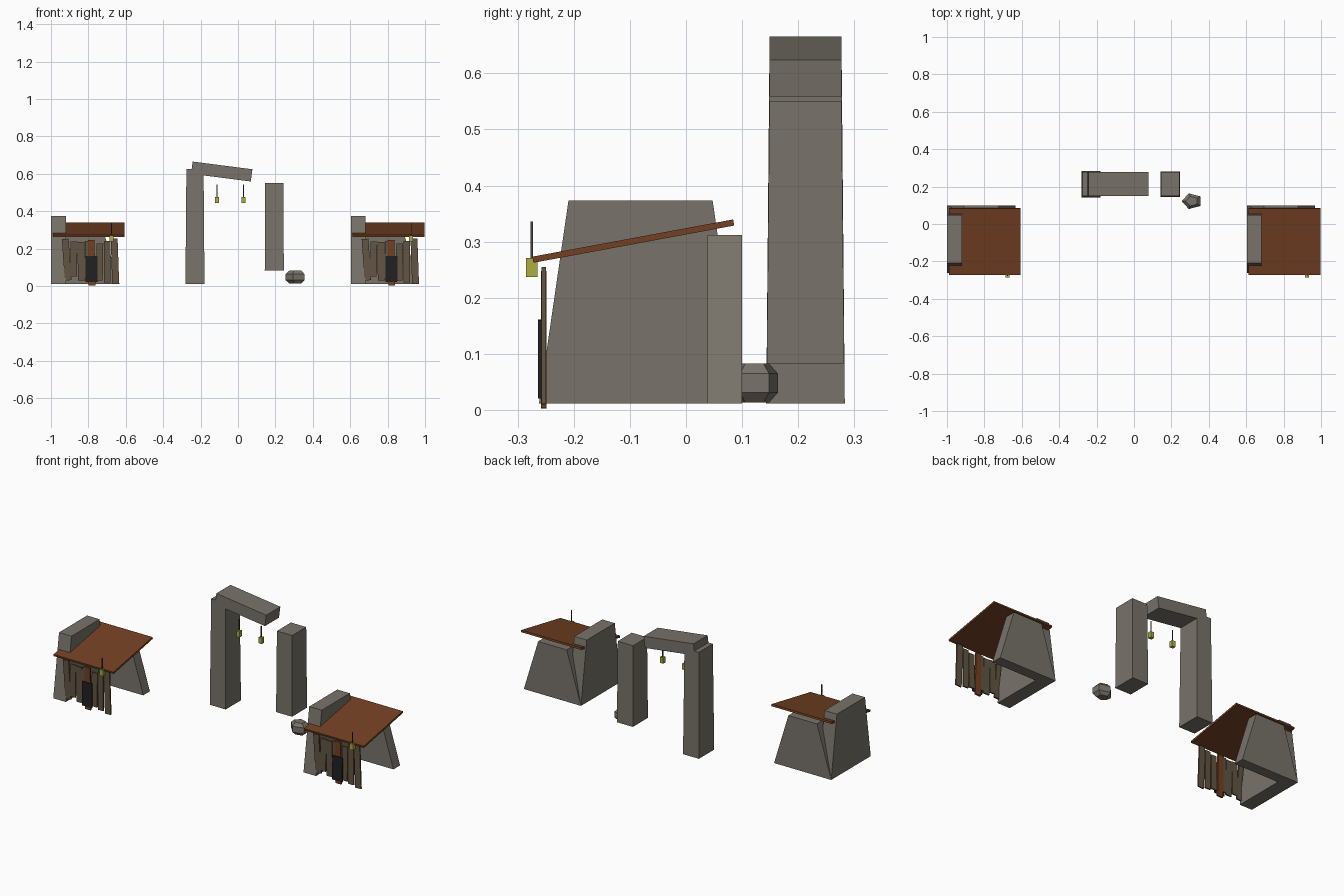
import bpy
import bmesh
import math
from mathutils import Matrix

if "Cube" in bpy.data.objects:
    bpy.data.objects.remove(bpy.data.objects["Cube"])


def material(name, rgb):
    m = bpy.data.materials.new(name)
    m.use_nodes = True
    m.diffuse_color = (*rgb, 1)
    m.node_tree.nodes["Principled BSDF"].inputs["Base Color"].default_value = (*rgb, 1)
    return m


STONE = material("grey stone", (0.19, 0.172, 0.145))
RUST = material("rust brown", (0.17, 0.052, 0.016))
WOOD = material("weathered wood", (0.125, 0.09, 0.056))
DARK = material("dark panel", (0.015, 0.015, 0.016))
ROD = material("rod grey", (0.06, 0.06, 0.055))
GLOW = material("lantern yellow", (0.42, 0.42, 0.06))


def finish(bm, name, mat):
    bmesh.ops.recalc_face_normals(bm, faces=bm.faces)
    mesh = bpy.data.meshes.new(name)
    bm.to_mesh(mesh)
    bm.free()
    mesh.materials.append(mat)
    obj = bpy.data.objects.new(name, mesh)
    bpy.context.collection.objects.link(obj)
    return obj


def block(name, mat, centre, size, taper=(1, 1), axis="Y", tilt=0):
    """Box whose top may be narrowed in x and y, tilted about one axis."""
    bm = bmesh.new()
    bmesh.ops.create_cube(bm, size=1)
    for v in bm.verts:
        if v.co.z > 0:
            v.co.x *= taper[0]
            v.co.y *= taper[1]
    turn = Matrix.Rotation(math.radians(tilt), 4, axis)
    bm.transform(Matrix.Translation(centre) @ turn @ Matrix.Diagonal((*size, 1)))
    return finish(bm, name, mat)


def lantern(name, x, y, z):
    """Small lamp with its foot at z, hanging on a thin rod."""
    block(name + "_lamp", GLOW, (x, y, z + 0.017), (0.021, 0.021, 0.034))
    block(name + "_rod", ROD, (x, y, z + 0.066), (0.004, 0.004, 0.066))


# plank: centre x, width, bottom, top, tilt
PLANKS = [
    (0.084, 0.036, 0.03, 0.252, -4),
    (0.122, 0.036, 0.05, 0.238, 1),
    (0.162, 0.038, 0.03, 0.235, -1),
    (0.194, 0.026, 0.04, 0.240, 1),
    (0.260, 0.036, 0.03, 0.228, 1),
    (0.300, 0.034, 0.02, 0.240, 0),
    (0.342, 0.037, 0.01, 0.254, -2),
]


def hut(side, x):
    # Stone walls: one on the side, one at the back
    block(side + "_side_wall", STONE, (x + 0.04, -0.081, 0.1925),
          (0.08, 0.362, 0.361), taper=(1, 0.71))
    block(side + "_back_wall", STONE, (x + 0.183, 0.069, 0.162),
          (0.366, 0.061, 0.3), taper=(0.5, 1))
    # Sloping roof slab
    block(side + "_roof", RUST, (x + 0.202, -0.094, 0.301),
          (0.384, 0.364, 0.011), axis="X", tilt=10.5)
    # Plank front with a rust post and a dark panel
    for i, (px, w, z0, z1, tilt) in enumerate(PLANKS):
        block(f"{side}_plank_{i + 1}", WOOD, (x + px, -0.2535, (z0 + z1) / 2),
              (w, 0.008, z1 - z0), tilt=tilt)
    block(side + "_door_post", RUST, (x + 0.217, -0.2535, 0.125),
          (0.036, 0.009, 0.244), tilt=-1)
    block(side + "_door_panel", DARK, (x + 0.217, -0.2605, 0.091),
          (0.064, 0.006, 0.14), tilt=0.5)
    lantern(side + "_hut_lantern", x + 0.323, -0.275, 0.237)


hut("right", -1.0)
hut("left", 0.603)

# Broken archway
block("right_pillar", STONE, (-0.23, 0.213, 0.3185), (0.102, 0.14, 0.613), taper=(0.9, 0.92))
block("left_pillar", STONE, (0.194, 0.213, 0.317), (0.102, 0.138, 0.468), taper=(0.96, 0.93))
block("lintel", STONE, (-0.087, 0.213, 0.612), (0.322, 0.129, 0.066), tilt=7.35)
lantern("right_arch_lantern", -0.112, 0.17, 0.443)
lantern("left_arch_lantern", 0.03, 0.17, 0.443)

# Fallen five-sided rock, chamfered above and below
bm = bmesh.new()
rings = []
for z, r in [(0.013, 0.034), (0.031, 0.055), (0.065, 0.055), (0.083, 0.034)]:
    ring = []
    for k in range(5):
        a = math.pi + math.tau * k / 5
        ring.append(bm.verts.new((0.31 + r * math.cos(a), 0.122 + 0.8 * r * math.sin(a), z)))
    rings.append(ring)
for low, high in zip(rings, rings[1:]):
    for k in range(5):
        n = (k + 1) % 5
        bm.faces.new((low[k], low[n], high[n], high[k]))
bm.faces.new(rings[0])
bm.faces.new(rings[-1])
finish(bm, "fallen_rock", STONE)
